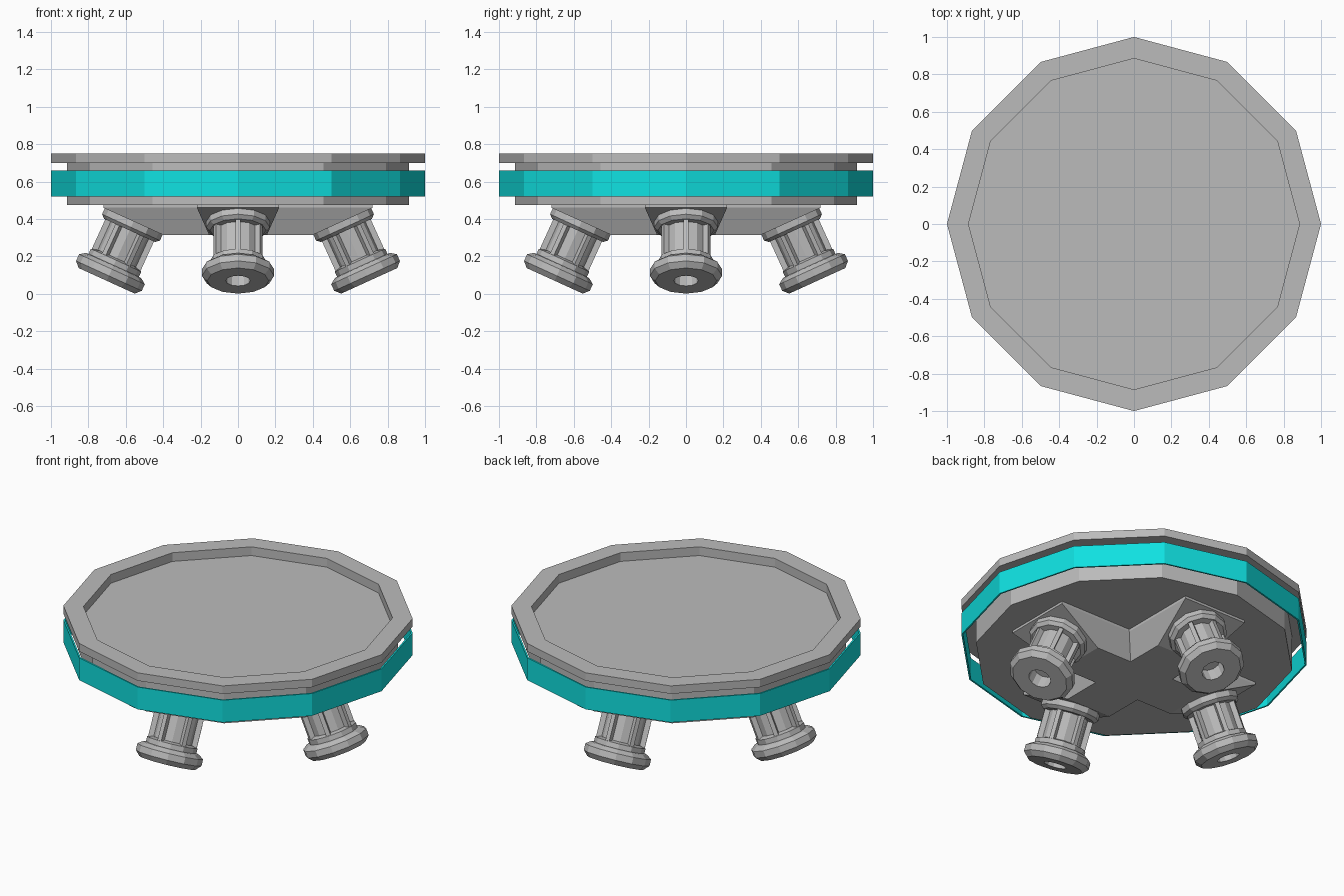
import bpy, bmesh
from math import sin, cos, pi, radians
from mathutils import Matrix

cube = bpy.data.objects.get("Cube")
if cube:
    bpy.data.objects.remove(cube)


def material(name, rgb):
    mat = bpy.data.materials.new(name)
    mat.use_nodes = True
    color = (*rgb, 1)
    mat.diffuse_color = color
    mat.node_tree.nodes["Principled BSDF"].inputs["Base Color"].default_value = color
    return mat


GREY = material("grey metal", (0.5, 0.5, 0.5))
TEAL = material("teal band", (0.005, 0.75, 0.75))
SIDES = 12


def make(name, bm, mat, matrix=None):
    bmesh.ops.remove_doubles(bm, verts=bm.verts, dist=0.0001)
    bmesh.ops.recalc_face_normals(bm, faces=bm.faces)
    mesh = bpy.data.meshes.new(name)
    bm.to_mesh(mesh)
    bm.free()
    mesh.materials.append(mat)
    obj = bpy.data.objects.new(name, mesh)
    bpy.context.collection.objects.link(obj)
    if matrix:
        obj.matrix_world = matrix
    return obj


def bridge(bm, a, b):
    for i in range(len(a)):
        j = (i + 1) % len(a)
        bm.faces.new((a[i], a[j], b[j], b[i]))


def lathe(bm, profile, closed=False):
    """Turn a profile of (radius, height); open ends are capped."""
    rings = [[bm.verts.new((r * cos(2 * pi * i / SIDES), r * sin(2 * pi * i / SIDES), z))
              for i in range(SIDES)] for r, z in profile]
    for a, b in zip(rings, rings[1:]):
        bridge(bm, a, b)
    if closed:
        bridge(bm, rings[-1], rings[0])
    else:
        bm.faces.new(rings[0])
        bm.faces.new(rings[-1])


# Round platform with overhanging rim and sunken top
bm = bmesh.new()
lathe(bm, [(0.915, 0.475), (0.915, 0.7), (1, 0.7), (1, 0.75), (0.885, 0.75), (0.885, 0.695)])
make("platform", bm, GREY)

# Thin floating band around the platform
bm = bmesh.new()
lathe(bm, [(1, 0.52), (1, 0.66), (0.99, 0.66), (0.99, 0.52)], closed=True)
make("side_band", bm, TEAL)

# Cross-shaped hub, tapering downwards with sloped arm ends
bm = bmesh.new()


def cross(length, half, z):
    loop = []
    for k in range(4):
        c, s = round(cos(k * pi / 2)), round(sin(k * pi / 2))
        for x, y in ((length, -half), (length, half), (half, half)):
            loop.append(bm.verts.new((c * x - s * y, s * x + c * y, z)))
    return loop


layers = [cross(0.72, 0.22, 0.476), cross(0.72, 0.22, 0.46), cross(0.4, 0.155, 0.315)]
for a, b in zip(layers, layers[1:]):
    bridge(bm, a, b)
bm.faces.new(layers[0])
bm.faces.new(layers[-1])
make("cross_hub", bm, GREY)

# Four splayed thrusters, built along local -z from the sloped arm ends
TILT = radians(24.5)
LEG = [(0.17, 0.03), (0.17, -0.012), (0.15, -0.03), (0.115, -0.03), (0.115, -0.195),
       (0.148, -0.205), (0.148, -0.235), (0.165, -0.238), (0.193, -0.258), (0.193, -0.297),
       (0.165, -0.326), (0.066, -0.326), (0.066, -0.24)]
for k, place in enumerate(("left", "back", "right", "front")):
    mat = (Matrix.Rotation(k * pi / 2, 4, "Z") @ Matrix.Translation((0.567, 0, 0.366))
           @ Matrix.Rotation(-TILT, 4, "Y"))
    bm = bmesh.new()
    lathe(bm, LEG)
    make(place + "_leg", bm, GREY, mat)
    # Ribs around the column
    bm = bmesh.new()
    for r in range(6):
        spin = (Matrix.Rotation(r * pi / 3, 4, "Z") @ Matrix.Translation((0.12, 0, -0.115))
                @ Matrix.Diagonal((0.046, 0.026, 0.19, 1)))
        bmesh.ops.create_cube(bm, size=1, matrix=spin)
    make(place + "_leg_ribs", bm, GREY, mat)
